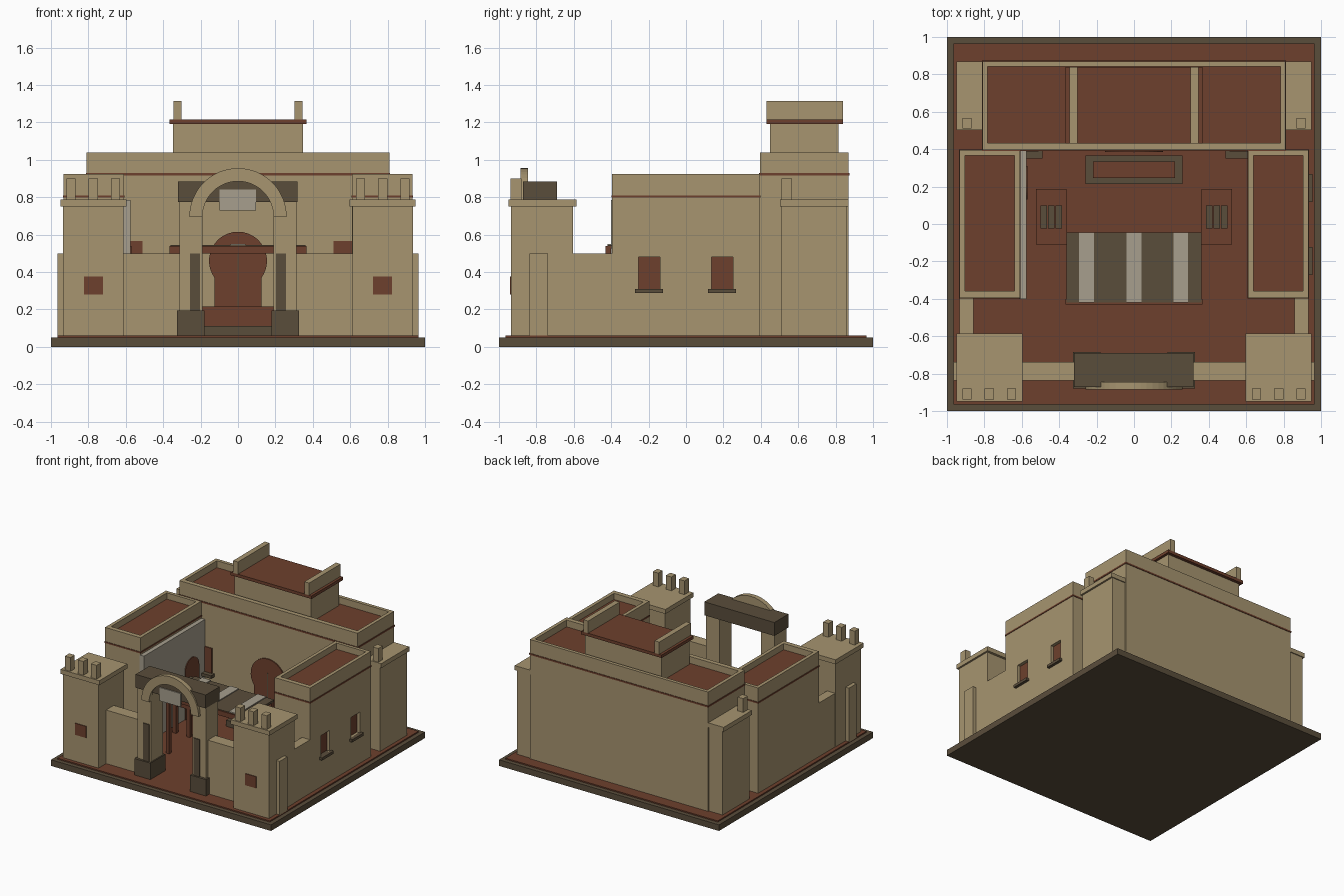
import bpy, bmesh, math

if "Cube" in bpy.data.objects:
    bpy.data.objects.remove(bpy.data.objects["Cube"])

def mat(name, rgb):
    m = bpy.data.materials.new(name)
    m.diffuse_color = (*rgb, 1)
    m.use_nodes = True
    m.node_tree.nodes["Principled BSDF"].inputs["Base Color"].default_value = m.diffuse_color
    return m

TAN = mat("sandstone", (0.385, 0.298, 0.162))
RED = mat("red_clay", (0.155, 0.051, 0.026))
DARK = mat("dark_stone", (0.102, 0.075, 0.044))
PALE = mat("pale_plaster", (0.385, 0.345, 0.268))

def finish(name, bm, m):
    bmesh.ops.recalc_face_normals(bm, faces=bm.faces[:])
    me = bpy.data.meshes.new(name)
    bm.to_mesh(me)
    bm.free()
    me.materials.append(m)
    ob = bpy.data.objects.new(name, me)
    bpy.context.collection.objects.link(ob)
    return ob

def box(name, x, y, z, m):
    """Box from (min, max) ranges."""
    bm = bmesh.new()
    bmesh.ops.create_cube(bm, size=1)
    for v in bm.verts:
        for i, r in enumerate((x, y, z)):
            v.co[i] = r[0] if v.co[i] < 0 else r[1]
    return finish(name, bm, m)

def pair(name, x, y, z, m):
    """Box on the right plus its mirror on the left."""
    return (box(name + "_right", x, y, z, m),
            box(name + "_left", (-x[1], -x[0]), y, z, m))

def prism(name, outline, depth, m, axis="y"):
    """Extrude a flat (u, z) outline along y or x between two depths."""
    bm = bmesh.new()
    put = (lambda u, d, z: (u, d, z)) if axis == "y" else (lambda u, d, z: (d, u, z))
    f = bm.faces.new([bm.verts.new(put(u, depth[0], z)) for u, z in outline])
    r = bmesh.ops.extrude_face_region(bm, geom=[f])
    k = 1 if axis == "y" else 0
    for v in r["geom"]:
        if isinstance(v, bmesh.types.BMVert):
            v.co[k] = depth[1]
    return finish(name, bm, m)

def arc(cx, cz, r, a0, a1, n=24):
    return [(cx + r * math.cos(math.radians(a0 + (a1 - a0) * i / n)),
             cz + r * math.sin(math.radians(a0 + (a1 - a0) * i / n))) for i in range(n + 1)]

def cut(ob, x, y, z):
    c = box("cutter", x, y, z, TAN)
    c.hide_render = True
    c.hide_viewport = True
    mod = ob.modifiers.new("recess", "BOOLEAN")
    mod.operation = "DIFFERENCE"
    mod.solver = "EXACT"
    mod.object = c

def block(name, x, y, top, rim, depth, stripe):
    """Flat-roofed building with parapet, red roof and a red band."""
    ob = box(name, x, y, (0.055, top), TAN)
    inx, iny = (x[0] + rim, x[1] - rim), (y[0] + rim + 0.01, y[1] - rim)
    cut(ob, inx, iny, (top - depth, top + 0.1))
    box(name + "_roof", inx, iny, (top - depth - 0.005, top - depth + 0.004), RED)
    e = 0.004
    for i, (bx, by) in enumerate([((x[0] - e, x[1] + e), (y[0] - e, y[0] + e)),
                                  ((x[0] - e, x[1] + e), (y[1] - e, y[1] + e)),
                                  ((x[0] - e, x[0] + e), y), ((x[1] - e, x[1] + e), y)]):
        box(f"{name}_band_{i}", bx, by, stripe, RED)
    return ob

# ground
box("base_slab", (-1, 1), (-1, 1), (0, 0.05), DARK)
box("courtyard_floor", (-0.965, 0.965), (-0.965, 0.965), (0.045, 0.06), RED)

# rear hall and side wings
block("rear_hall", (-0.81, 0.81), (0.395, 0.87), 1.04, 0.028, 0.06, (0.915, 0.928))
right = block("right_wing", (0.61, 0.932), (-0.395, 0.395), 0.925, 0.028, 0.055, (0.798, 0.81))
block("left_wing", (-0.932, -0.61), (-0.395, 0.395), 0.925, 0.028, 0.055, (0.798, 0.81))

# rooftop pavilion
box("pavilion", (-0.347, 0.347), (0.45, 0.815), (0.975, 1.19), TAN)
box("pavilion_roof", (-0.367, 0.367), (0.43, 0.84), (1.19, 1.215), RED)
pair("pavilion_parapet", (0.302, 0.345), (0.43, 0.84), (1.215, 1.315), TAN)

# recessed windows of the right wing
for i, yc in enumerate((-0.197, 0.193)):
    cut(right, (0.9, 1.0), (yc - 0.057, yc + 0.057), (0.31, 0.48))
    box(f"side_window_{i}", (0.895, 0.906), (yc - 0.057, yc + 0.057), (0.31, 0.48), RED)
    box(f"side_sill_{i}", (0.9, 0.955), (yc - 0.075, yc + 0.075), (0.288, 0.31), DARK)

# corner towers with merlons
pair("rear_tower", (0.79, 0.935), (0.51, 0.86), (0.055, 0.75), TAN)
pair("rear_tower_cap", (0.79, 0.95), (0.502, 0.868), (0.75, 0.787), TAN)
pair("rear_merlon", (0.868, 0.918), (0.51, 0.568), (0.787, 0.9), TAN)
pair("front_tower", (0.613, 0.935), (-0.935, -0.605), (0.055, 0.75), TAN)
pair("front_tower_cap", (0.597, 0.95), (-0.948, -0.585), (0.75, 0.787), TAN)
for i, xc in enumerate((0.655, 0.774, 0.893)):
    pair(f"front_merlon_{i}", (xc - 0.025, xc + 0.025), (-0.937, -0.88), (0.787, 0.9), TAN)
pair("tower_window", (0.723, 0.823), (-0.941, -0.933), (0.28, 0.375), RED)

# enclosing walls
pair("front_wall", (0.3, 0.965), (-0.837, -0.737), (0.055, 0.5), TAN)
pair("side_wall", (0.858, 0.932), (-0.61, -0.39), (0.055, 0.5), TAN)

# gateway
pair("gate_pillar", (0.19, 0.312), (-0.86, -0.705), (0.055, 0.78), TAN)
pair("gate_plinth", (0.18, 0.325), (-0.88, -0.685), (0.055, 0.195), DARK)
pair("gate_inlay", (0.202, 0.256), (-0.868, -0.855), (0.195, 0.5), DARK)
box("gate_lintel", (-0.32, 0.317), (-0.872, -0.69), (0.775, 0.885), DARK)
prism("gate_arch", arc(0, 0.695, 0.26, 0, 180) + arc(0, 0.695, 0.19, 180, 0),
      (-0.884, -0.845), TAN)
box("gate_plaque", (-0.098, 0.095), (-0.88, -0.87), (0.73, 0.84), PALE)

# horseshoe door of the hall
prism("hall_door", [(-0.125, 0.055), (0.125, 0.055)] + arc(0, 0.46, 0.155, -36, 216),
      (0.386, 0.4), RED)
box("door_seam", (-0.004, 0.004), (0.382, 0.39), (0.06, 0.5), DARK)

# hall windows
pair("hall_window", (0.51, 0.615), (0.387, 0.4), (0.36, 0.565), RED)
pair("hall_sill", (0.49, 0.615), (0.35, 0.4), (0.335, 0.36), DARK)

# plaster facing with small arched door on the left wing
box("plaster_panel", (-0.615, -0.575), (-0.4, 0.393), (0.055, 0.785), PALE)
prism("panel_door", [(0.13, 0.055), (0.31, 0.055)] + arc(0.22, 0.45, 0.09, 0, 180),
      (-0.58, -0.569), RED, "x")

# stepped platform before the door
box("platform_base", (-0.26, 0.26), (0.215, 0.367), (0.055, 0.11), DARK)
box("platform_top", (-0.22, 0.22), (0.245, 0.335), (0.11, 0.215), RED)

# striped canopy on posts
box("canopy", (-0.36, 0.36), (-0.42, -0.045), (0.525, 0.543), DARK)
for i, xc in enumerate((-0.255, 0, 0.25)):
    box(f"canopy_stripe_{i}", (xc - 0.04, xc + 0.04), (-0.42, -0.045), (0.54, 0.55), PALE)
box("canopy_beam_front", (-0.365, 0.365), (-0.43, -0.4), (0.5, 0.54), RED)
box("canopy_beam_rear", (-0.355, 0.355), (-0.075, -0.047), (0.5, 0.53), RED)
for n, y in (("front", -0.415), ("rear", -0.06)):
    pair(f"canopy_post_{n}", (0.325, 0.353), (y - 0.014, y + 0.014), (0.055, 0.51), RED)

# market tables with crates
pair("table_top", (0.36, 0.525), (-0.11, 0.187), (0.29, 0.32), RED)
for i, y in enumerate((-0.09, 0.165)):
    for j, x in enumerate((0.38, 0.505)):
        pair(f"table_leg_{i}{j}", (x - 0.015, x + 0.015), (y - 0.015, y + 0.015), (0.055, 0.3), RED)
for i in range(3):
    x = 0.385 + 0.04 * i
    pair(f"table_crate_{i}", (x, x + 0.036), (-0.025, 0.1), (0.32, 0.45), DARK)
